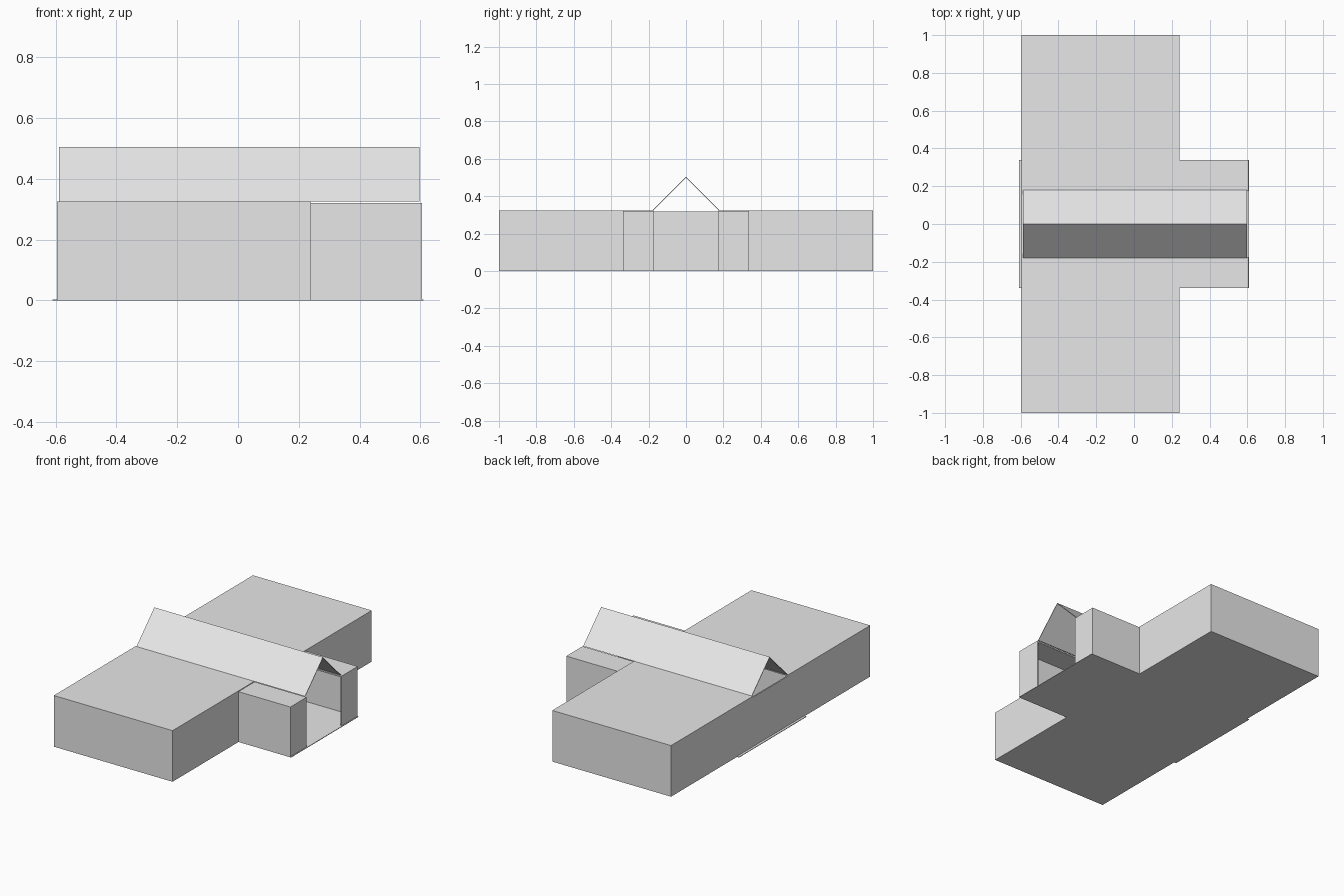
import bpy, bmesh

if "Cube" in bpy.data.objects:
    bpy.data.objects.remove(bpy.data.objects["Cube"], do_unlink=True)

GREY = (0.8, 0.8, 0.8, 1.0)
mat = bpy.data.materials.new("plain grey")
mat.use_nodes = True
mat.diffuse_color = GREY
mat.node_tree.nodes["Principled BSDF"].inputs["Base Color"].default_value = GREY


def finish(name, bm):
    bmesh.ops.recalc_face_normals(bm, faces=bm.faces)
    mesh = bpy.data.meshes.new(name)
    bm.to_mesh(mesh)
    bm.free()
    mesh.materials.append(mat)
    obj = bpy.data.objects.new(name, mesh)
    bpy.context.collection.objects.link(obj)
    return obj


def prism(name, outline, direction):
    """Closed solid made by sweeping a flat outline along a direction."""
    bm = bmesh.new()
    face = bm.faces.new([bm.verts.new(p) for p in outline])
    swept = bmesh.ops.extrude_face_region(bm, geom=[face], use_keep_orig=True)
    moved = [v for v in swept["geom"] if isinstance(v, bmesh.types.BMVert)]
    bmesh.ops.translate(bm, verts=moved, vec=direction)
    return finish(name, bm)


def box(name, x0, x1, y0, y1, z0, z1):
    y0, y1 = sorted((y0, y1))
    outline = [(x0, y0, z0), (x1, y0, z0), (x1, y1, z0), (x0, y1, z0)]
    return prism(name, outline, (0, 0, z1 - z0))


LEFT, STEP, RIGHT = -0.595, 0.24, 0.605
HALL, ARM, END = 0.175, 0.338, 1.0
TOP, WALL, SLAB = 0.325, 0.008, 0.008

# Floor of the cross hall, reaching slightly past the side walls
box("hall_floor", -0.61, 0.61, -ARM, ARM, 0, 0.004)

# Wall closing the far end of the hall
box("hall_end_wall", LEFT, LEFT + WALL, -ARM, ARM, 0.004, 0.318)

for side, label in ((-1, "front"), (1, "back")):
    # Flat-roofed wing
    box(label + "_wing", LEFT, STEP, side * ARM, side * END, 0, TOP - SLAB)
    box(label + "_wing_roof", LEFT, STEP, side * HALL, side * END, TOP - SLAB, TOP)

    # Hall side wall, short return wall and its flat roof
    box(label + "_hall_wall", STEP, RIGHT, side * (ARM - WALL), side * ARM, 0.004, 0.312)
    box(label + "_return_wall", RIGHT - WALL, RIGHT, side * HALL, side * (ARM - WALL), 0.004, 0.312)
    box(label + "_hall_roof", STEP, RIGHT, side * HALL, side * ARM, 0.312, 0.32)

# Open-ended gable roof: a thin folded sheet
EAVE, RIDGE, THICK = 0.18, 0.505, 0.006
profile = [(-EAVE, TOP), (0, RIDGE), (EAVE, TOP),
           (EAVE - THICK, TOP), (0, RIDGE - THICK), (THICK - EAVE, TOP)]
prism("gable_roof", [(-0.588, y, z) for y, z in profile], (1.185, 0, 0))
